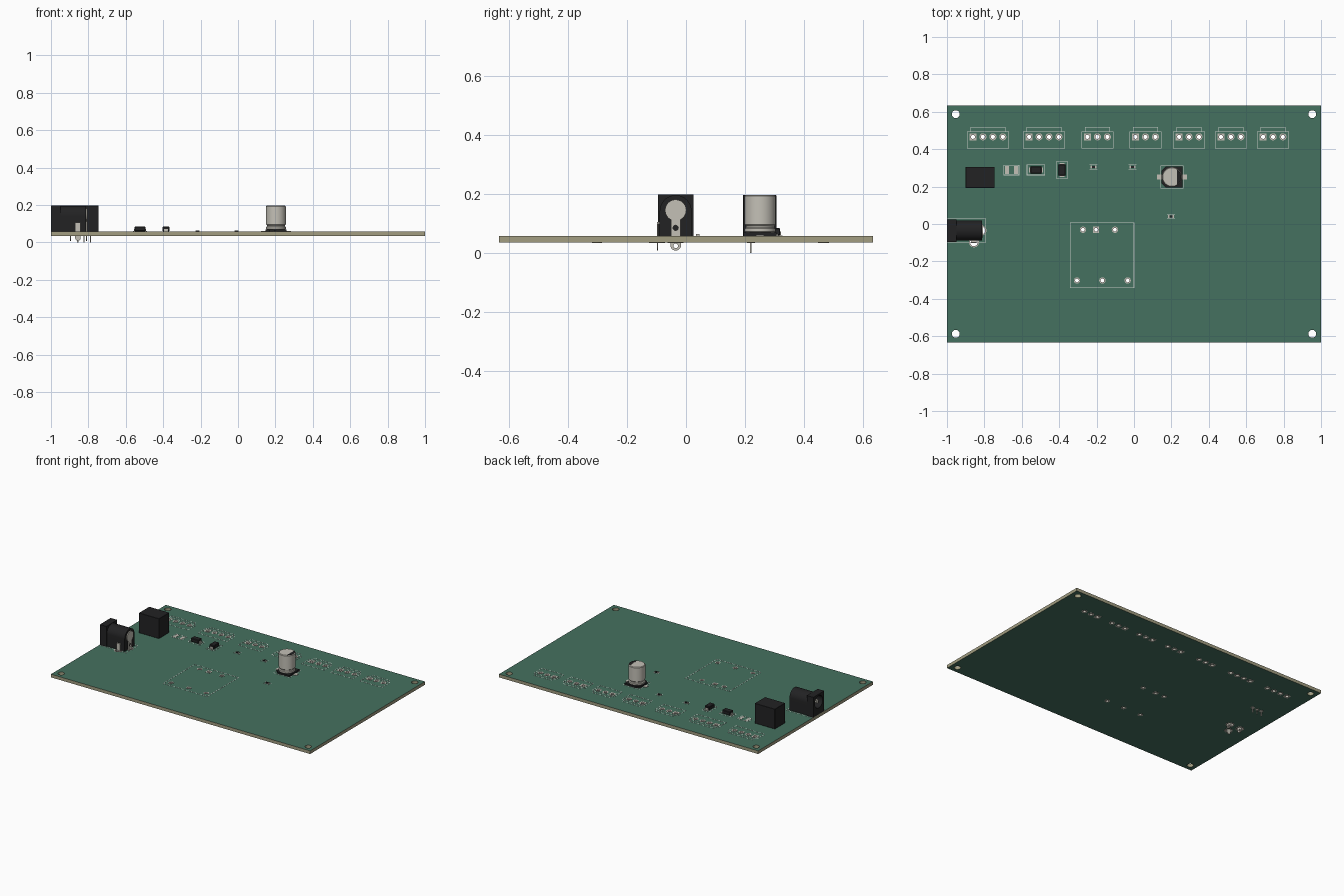
import bpy, bmesh, math
from math import pi, cos, sin

if "Cube" in bpy.data.objects:
    bpy.data.objects.remove(bpy.data.objects["Cube"])


def material(name, r, g, b):
    m = bpy.data.materials.new(name)
    m.diffuse_color = (r, g, b, 1)
    m.use_nodes = True
    m.node_tree.nodes["Principled BSDF"].inputs["Base Color"].default_value = m.diffuse_color
    return m


MASK = material("green_mask", 0.06, 0.165, 0.115)
CORE = material("tan_core", 0.36, 0.34, 0.22)
BLACK = material("black_plastic", 0.016, 0.016, 0.017)
METAL = material("metal", 0.55, 0.53, 0.47)
INK = material("white_ink", 0.62, 0.66, 0.62)
BOT, TOP = 0.035, 0.057          # board faces
PITCH = 0.0533


def finish(name, bm, mat, smooth=True):
    bmesh.ops.remove_doubles(bm, verts=bm.verts, dist=1e-5)
    bmesh.ops.recalc_face_normals(bm, faces=bm.faces)
    me = bpy.data.meshes.new(name)
    bm.to_mesh(me)
    bm.free()
    me.materials.append(mat)
    if smooth:
        me.shade_smooth()
        me.set_sharp_from_angle(angle=math.radians(35))
    ob = bpy.data.objects.new(name, me)
    bpy.context.collection.objects.link(ob)
    return ob


def arc(x, y, r, a0, a1, n):
    return [(x + r * cos(a0 + (a1 - a0) * i / n), y + r * sin(a0 + (a1 - a0) * i / n)) for i in range(n + 1)]


def circle(x, y, r, n=24):
    return arc(x, y, r, 0, 2 * pi, n)[:-1]


def rect(x0, x1, y0, y1):
    return [(x0, y0), (x1, y0), (x1, y1), (x0, y1)]


def plate(name, loops, h0, h1, mat, axis='z'):
    """Extrude outlines (inner loops become holes) from h0 to h1 along an axis."""
    cu = bpy.data.curves.new(name, 'CURVE')
    cu.dimensions, cu.fill_mode, cu.extrude = '2D', 'BOTH', (h1 - h0) / 2
    for pts in loops:
        sp = cu.splines.new('POLY')
        sp.points.add(len(pts) - 1)
        for p, (u, v) in zip(sp.points, pts):
            p.co = (u, v, 0, 1)
        sp.use_cyclic_u = True
    tmp = bpy.data.objects.new(name + "_curve", cu)
    me = bpy.data.meshes.new_from_object(tmp)
    bm = bmesh.new()
    bm.from_mesh(me)
    bpy.data.objects.remove(tmp)
    bpy.data.curves.remove(cu)
    bpy.data.meshes.remove(me)
    for vert in bm.verts:
        u, v, w = vert.co
        w += (h0 + h1) / 2
        vert.co = {'z': (u, v, w), 'x': (w, u, v), 'y': (u, w, v)}[axis]
    return finish(name, bm, mat)


def boxes(name, items, mat, bevel=0):
    bm = bmesh.new()
    for x0, x1, y0, y1, z0, z1 in items:
        for v in bmesh.ops.create_cube(bm, size=1)['verts']:
            v.co = ((x0 + x1) / 2 + v.co.x * (x1 - x0), (y0 + y1) / 2 + v.co.y * (y1 - y0),
                    (z0 + z1) / 2 + v.co.z * (z1 - z0))
    if bevel:
        bmesh.ops.bevel(bm, geom=bm.edges[:], offset=bevel, segments=1, affect='EDGES')
    return finish(name, bm, mat, False)


def lathe(name, profile, x, y, mat, n=40):
    bm = bmesh.new()
    vs = [bm.verts.new((x + r, y, z)) for r, z in profile]
    es = [bm.edges.new(e) for e in zip(vs, vs[1:])]
    bmesh.ops.spin(bm, geom=vs + es, cent=(x, y, 0), axis=(0, 0, 1), angle=2 * pi, steps=n)
    return finish(name, bm, mat)


# Plated holes: (x, y, outer radius, hole radius, square?)
headers = [(-0.861, 4), (-0.561, 4), (-0.249, 3), (0.008, 3), (0.241, 3), (0.465, 3), (0.69, 3)]
HY, JY = 0.466, -0.035
pads = [(x + i * PITCH, HY, 0.019, 0.011, i == 0) for x, n in headers for i in range(n)]
pads += [(x, -0.031, 0.017, 0.010, x == -0.203) for x in (-0.273, -0.203, -0.102)]
pads += [(x, -0.302, 0.017, 0.010, False) for x in (-0.305, -0.169, -0.034)]
pads += [(x, y, 0.027, 0.021, False) for x, y in ((-0.896, JY), (-0.8155, JY), (-0.856, -0.098))]
reg_pins = [-0.857, -0.823, -0.789]
pads += [(x, 0.22, 0.014, 0.008, False) for x in reg_pins]

# Circuit board with drilled holes, green faces and tan edges
mounts = [(sx * 0.953, sy * 0.587) for sx in (-1, 1) for sy in (-1, 1)]
board = plate("circuit_board",
              [rect(-1, 1, -0.633, 0.633)] + [circle(x, y, 0.021) for x, y in mounts]
              + [circle(x, y, ri + 0.002, 16) for x, y, ro, ri, sq in pads], BOT, TOP, CORE)
board.data.materials.append(MASK)
for p in board.data.polygons:
    p.material_index = int(abs(p.normal.z) > 0.5)

pad_loops = []
for x, y, ro, ri, sq in pads:
    pad_loops += [rect(x - ro, x + ro, y - ro, y + ro) if sq else circle(x, y, ro), circle(x, y, ri, 16)]
plate("plated_holes", pad_loops, BOT - 0.001, TOP + 0.001, METAL)

# Printed outlines
strips = []


def line(x0, y0, x1, y1, w=0.0015):
    strips.append((min(x0, x1) - w, max(x0, x1) + w, min(y0, y1) - w, max(y0, y1) + w, TOP - 0.001, TOP + 0.0008))


def outline(x0, x1, y0, y1, sides="lrbt"):
    for s, l in (("l", (x0, y0, x0, y1)), ("r", (x1, y0, x1, y1)), ("b", (x0, y0, x1, y0)), ("t", (x0, y1, x1, y1))):
        if s in sides:
            line(*l)


for x, n in headers:
    x1 = x + (n - 1) * PITCH
    outline(x - 0.031, x1 + 0.031, 0.405, 0.493)
    outline(x - 0.012, x1 + 0.012, 0.493, 0.518, "lrt")
outline(-0.34, 0, -0.34, 0.006)
outline(-0.998, -0.795, -0.1, 0.031)
outline(0.142, 0.264, 0.19, 0.312)
outline(-0.696, -0.615, 0.262, 0.314)
outline(-0.572, -0.478, 0.262, 0.316)
outline(-0.412, -0.358, 0.242, 0.336)
for x, y in ((-0.217, 0.305), (-0.008, 0.305), (0.198, 0.04)):
    outline(x - 0.02, x + 0.02, y - 0.012, y + 0.012, "tb")
boxes("printed_outlines", strips, INK)

# Power jack: faceplate, hollow barrel body, back wall
JZ = 0.1446
bore = circle(JY, JZ, 0.043, 32)
shell = [(JY - 0.054, TOP), (JY + 0.054, TOP)] + arc(JY, JZ - 0.003, 0.054, 0, pi, 24)
plate("jack_faceplate", [rect(JY - 0.06, JY + 0.06, TOP, 0.198), bore], -1, -0.95, BLACK, 'x')
plate("jack_body", [shell, bore], -0.95, -0.84, BLACK, 'x')
plate("jack_back_wall", [shell], -0.84, -0.812, BLACK, 'x')
plate("jack_centre_pin", [circle(JY, JZ, 0.0135)], -0.99, -0.839, METAL, 'x')
# Jack contacts
a = math.asin(0.016 / 0.036)
plate("jack_rear_contact",
      [[(JY - 0.016, TOP), (JY + 0.016, TOP)] + arc(JY, JZ, 0.036, -pi / 2 + a, 1.5 * pi - a, 28),
       circle(JY, 0.085, 0.009, 16)], -0.813, -0.806, METAL, 'x')


def tab(c, r, top):
    return [(c + r, top), (c - r, top)] + arc(c, 0.008 + r, r, pi, 2 * pi, 12)


for name, x in (("jack_rear_tab", -0.8095), ("jack_middle_tab", -0.896)):
    plate(name, [tab(JY, 0.018, TOP + 0.001), circle(JY, 0.024, 0.008, 16)], x - 0.0035, x + 0.0035, METAL, 'x')
plate("jack_side_contact", [tab(-0.856, 0.0145, 0.105)], -0.0985, -0.0945, METAL, 'y')
boxes("jack_side_contact_bridge", [(-0.870, -0.842, -0.095, -0.087, 0.098, 0.105)], METAL)

# Voltage regulator block with its pins
boxes("regulator_block", [(-0.9, -0.745, 0.193, 0.306, TOP, 0.196)], BLACK, 0.001)
boxes("regulator_pins", [(x - 0.0035, x + 0.0035, 0.2175, 0.2215, 0, TOP + 0.001) for x in reg_pins], METAL)

# Can capacitor on its chamfered base
CX, CY, R, B = 0.203, 0.251, 0.053, 0.056
k = 0.022
plate("capacitor_base", [[(CX - B + k, CY - B), (CX + B, CY - B), (CX + B, CY + B), (CX - B + k, CY + B),
                          (CX - B, CY + B - k), (CX - B, CY - B + k)]], TOP + 0.001, 0.069, BLACK)
lathe("capacitor_can", [(0, 0.068), (R - 0.004, 0.068), (R, 0.072), (R, 0.082), (R - 0.005, 0.086),
                        (R - 0.005, 0.091), (R, 0.096), (R, 0.192), (R - 0.004, 0.196), (0, 0.196)], CX, CY, METAL)
plate("capacitor_polarity_mark", [arc(CX, CY, R - 0.004, -1.0, 1.0, 16)], 0.1955, 0.197, BLACK)
boxes("capacitor_leads", [(CX + s * 0.055 - 0.025, CX + s * 0.055 + 0.025, CY - 0.014, CY + 0.014,
                           TOP - 0.001, TOP + 0.003) for s in (-1, 1)], METAL)

# Two diodes, one lying across the other's direction
for name, x, y, turned in (("diode_flat", -0.524, 0.289, False), ("diode_turned", -0.385, 0.289, True)):
    def oriented(u0, u1, v0, v1, z0, z1):
        return (x + v0, x + v1, y + u0, y + u1, z0, z1) if turned else (x + u0, x + u1, y + v0, y + v1, z0, z1)
    boxes(name + "_body", [oriented(-0.030, 0.030, -0.019, 0.019, TOP + 0.002, 0.084)], BLACK, 0.003)
    leads = []
    for s in (-1, 1):
        u = sorted((s * 0.020, s * 0.038))
        w = sorted((s * 0.028, s * 0.033))
        leads += [oriented(*u, -0.013, 0.013, TOP - 0.001, TOP + 0.0025),
                  oriented(*w, -0.011, 0.011, TOP, 0.072)]
    boxes(name + "_leads", leads, METAL)

# Empty landing pads
boxes("empty_pads", [(-0.655 + s * 0.024 - 0.010, -0.655 + s * 0.024 + 0.010, 0.267, 0.309, TOP - 0.001, TOP + 0.001)
                     for s in (-1, 1)], METAL)

# Small chip resistors with metal ends
for i, (x, y) in enumerate(((-0.217, 0.305), (-0.008, 0.305), (0.198, 0.04))):
    boxes(f"chip_{i + 1}_body", [(x - 0.008, x + 0.008, y - 0.006, y + 0.006, TOP, 0.064)], BLACK)
    boxes(f"chip_{i + 1}_ends", [(x + s * 0.0095 - 0.002, x + s * 0.0095 + 0.002, y - 0.006, y + 0.006, TOP, 0.064)
                                 for s in (-1, 1)]
          + [(x + s * 0.012 - 0.004, x + s * 0.012 + 0.004, y - 0.007, y + 0.007, TOP - 0.001, TOP + 0.001)
             for s in (-1, 1)], METAL)
